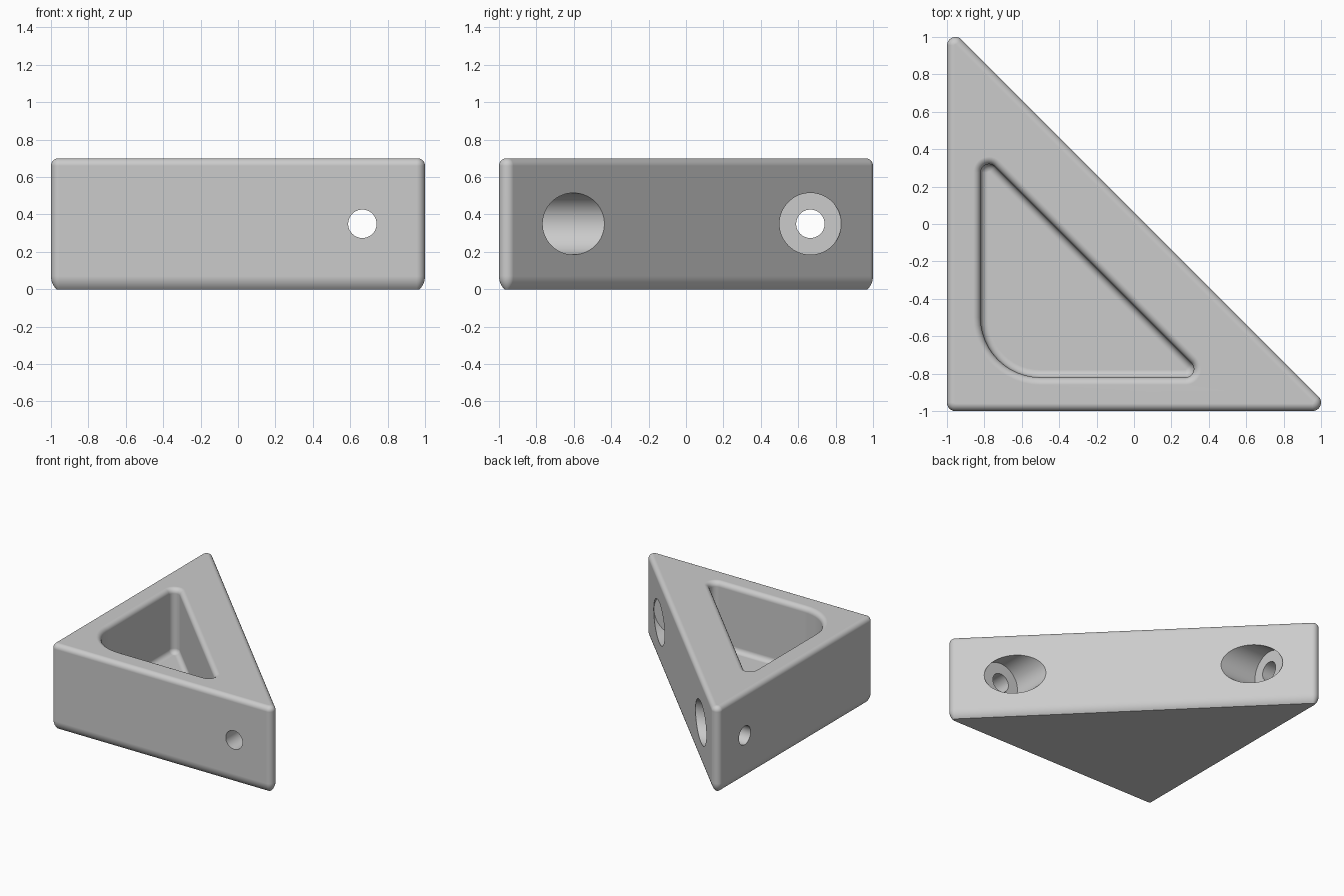
import bpy, bmesh
from math import sin, cos, pi, radians
from mathutils import Vector

cube = bpy.data.objects.get("Cube")
if cube:
    bpy.data.objects.remove(cube, do_unlink=True)

HEIGHT = 0.70
FILLET = 0.04
HOLE_AT, HOLE_Z = 0.665, 0.35

grey = bpy.data.materials.new("light grey")
grey.use_nodes = True
grey.diffuse_color = (0.6, 0.6, 0.6, 1)
grey.node_tree.nodes["Principled BSDF"].inputs["Base Color"].default_value = (0.6, 0.6, 0.6, 1)


def rounded_triangle(low, high, tip_r, heel_r, grow):
    """Right triangle outline with round corners, moved outward by grow."""
    corners = [  # arc centre, radius, start and end angle
        (low + heel_r, low + heel_r, heel_r, 180, 270),
        (high - tip_r, low + tip_r, tip_r, 270, 405),
        (low + tip_r, high - tip_r, tip_r, 45, 180),
    ]
    points = []
    for cx, cy, r, a0, a1 in corners:
        for i in range(13):
            a = radians(a0 + (a1 - a0) * i / 12)
            points.append((cx + (r + grow) * cos(a), cy + (r + grow) * sin(a)))
    return points


def loft(name, outline, profile):
    """Solid through one outline per (grow, z) step of the profile."""
    bm = bmesh.new()
    rings = [[bm.verts.new((x, y, z)) for x, y in rounded_triangle(*outline, grow)]
             for grow, z in profile]
    n = len(rings[0])
    for a, b in zip(rings, rings[1:]):
        for i in range(n):
            j = (i + 1) % n
            bm.faces.new((a[i], a[j], b[j], b[i]))
    bm.faces.new(rings[0][::-1])
    bm.faces.new(rings[-1])
    bmesh.ops.recalc_face_normals(bm, faces=bm.faces)
    mesh = bpy.data.meshes.new(name)
    bm.to_mesh(mesh)
    bm.free()
    obj = bpy.data.objects.new(name, mesh)
    bpy.context.collection.objects.link(obj)
    mesh.materials.append(grey)
    return obj


def cylinder(name, radius, start, end):
    """Cylinder between two points."""
    start, end = Vector(start), Vector(end)
    bpy.ops.mesh.primitive_cylinder_add(vertices=64, radius=radius,
                                        depth=(end - start).length,
                                        location=(start + end) / 2)
    obj = bpy.context.object
    obj.name = name
    obj.rotation_euler = (end - start).to_track_quat("Z", "Y").to_euler()
    obj.data.materials.append(grey)
    return obj


quarter = [i / 8 * pi / 2 for i in range(9)]

# Body: 45 degree start at the bottom edge, full round on the top edge
bottom = [(-0.1 * (1 - cos(a)), 0.1 * (sin(pi / 4) - sin(a)))
          for a in [pi / 4 * (1 - i / 6) for i in range(7)]]
top = [(-FILLET * (1 - cos(a)), HEIGHT - FILLET + FILLET * sin(a)) for a in quarter]
body = loft("triangular_bracket", (-1, 1, 0.045, 0.045), bottom + top)

# Pocket: filleted floor, straight walls, flared rim
FLOOR = 0.17
base = [(-FILLET * (1 - sin(a)), FLOOR + FILLET * (1 - cos(a))) for a in quarter]
rim = [(FILLET * (1 - cos(a)), HEIGHT - FILLET + FILLET * sin(a)) for a in quarter]
cutters = [loft("pocket_cutter", (-0.82, 0.32, 0.045, 0.32),
                base + rim + [(FILLET, HEIGHT + 0.1)])]

# Screw holes through each leg, counterbored from the long face
for side, place in (("front", lambda d: (HOLE_AT, d, HOLE_Z)),
                    ("side", lambda d: (d, HOLE_AT, HOLE_Z))):
    cutters.append(cylinder(side + "_screw_cutter", 0.076, place(-1.1), place(-0.7)))
    cutters.append(cylinder(side + "_counterbore_cutter", 0.165, place(-0.77), place(0)))

bpy.ops.object.select_all(action="DESELECT")
bpy.context.view_layer.objects.active = body
body.select_set(True)
for cutter in cutters:
    cutter.hide_render = True
    mod = body.modifiers.new(cutter.name, "BOOLEAN")
    mod.operation = "DIFFERENCE"
    mod.solver = "EXACT"
    mod.object = cutter
    bpy.ops.object.modifier_apply(modifier=mod.name)
for cutter in cutters:
    bpy.data.objects.remove(cutter, do_unlink=True)

bpy.ops.object.shade_smooth_by_angle(angle=radians(30))
weighted = body.modifiers.new("even_shading", "WEIGHTED_NORMAL")
weighted.keep_sharp = True
